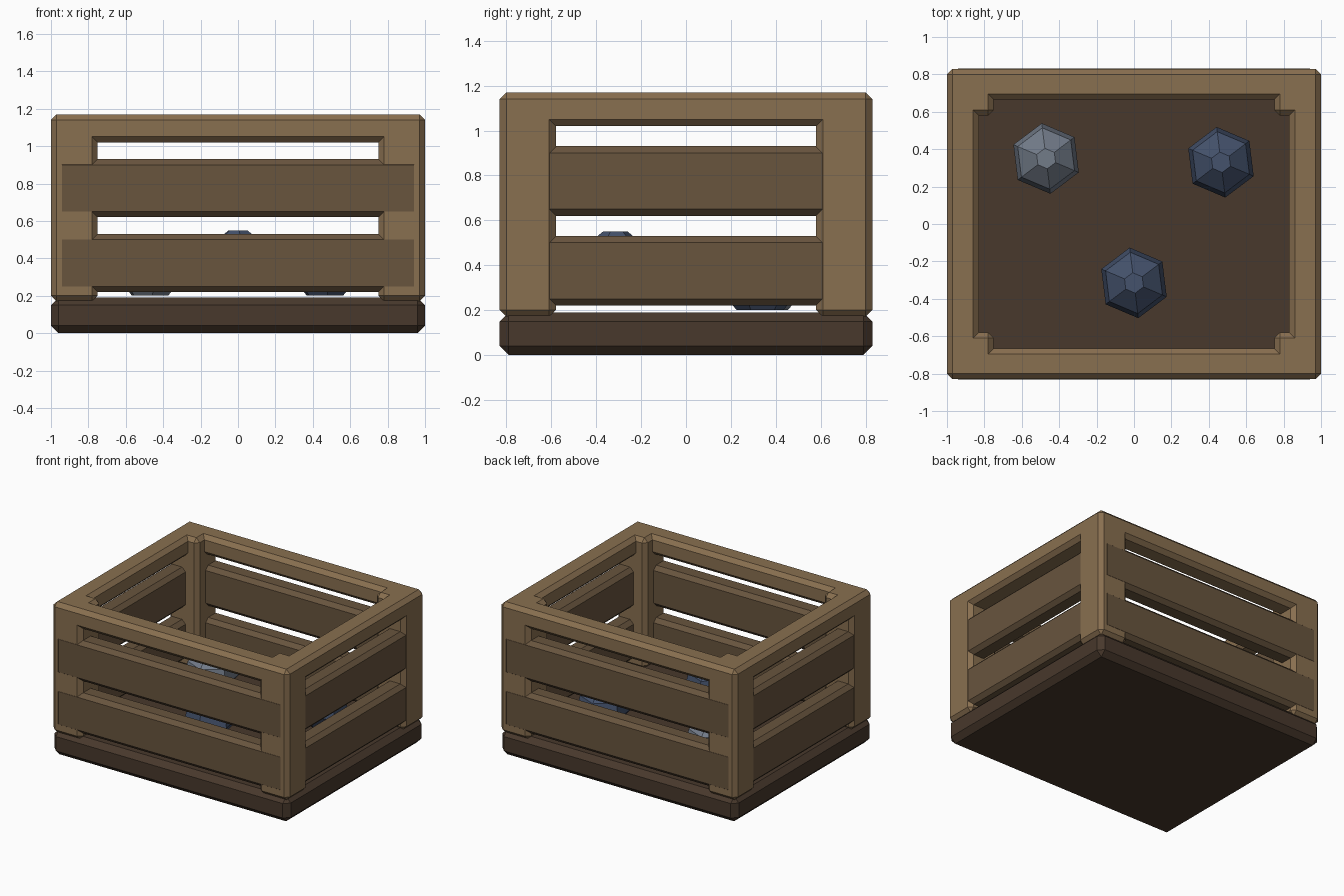
import bpy, bmesh
from math import cos, sin, pi, radians

if "Cube" in bpy.data.objects:
    bpy.data.objects.remove(bpy.data.objects["Cube"])


def material(name, rgb):
    m = bpy.data.materials.new(name)
    m.diffuse_color = (*rgb, 1)
    m.use_nodes = True
    m.node_tree.nodes["Principled BSDF"].inputs["Base Color"].default_value = m.diffuse_color
    return m


LIGHT = material("light_wood", (0.25, 0.16, 0.08))
MID = material("mid_wood", (0.14, 0.09, 0.048))
DARK = material("dark_wood", (0.065, 0.04, 0.025))
BLUE = material("blue_stone", (0.058, 0.084, 0.15))
GREY = material("grey_stone", (0.17, 0.2, 0.25))


def add_object(name, bm, mat):
    bmesh.ops.recalc_face_normals(bm, faces=bm.faces)
    me = bpy.data.meshes.new(name)
    bm.to_mesh(me)
    bm.free()
    me.materials.append(mat)
    bpy.context.collection.objects.link(bpy.data.objects.new(name, me))


def board(name, x, y, z, mat, bevel=0.03):
    """Chamfered box from (min, max) ranges."""
    bm = bmesh.new()
    bmesh.ops.create_cube(bm, size=1)
    for v in bm.verts:
        v.co = [r[0] if c < 0 else r[1] for c, r in zip(v.co, (x, y, z))]
    bmesh.ops.bevel(bm, geom=bm.edges[:], offset=bevel, segments=1,
                    profile=0.5, affect='EDGES')
    add_object(name, bm, mat)


def span(sign, a, b):
    return tuple(sorted((sign * a, sign * b)))


def stone(name, x, y, z, mat):
    """Six-sided faceted lump."""
    bm = bmesh.new()
    rings = []
    for r, h in ((0.105, 0), (0.19, 0.10), (0.165, 0.21), (0.055, 0.30)):
        rings.append([bm.verts.new((x + r * cos(a), y + r * sin(a), z + h))
                      for a in (radians(37) + i * pi / 3 for i in range(6))])
    for low, high in zip(rings, rings[1:]):
        for i in range(6):
            j = (i + 1) % 6
            bm.faces.new((low[i], low[j], high[j], high[i]))
    bm.faces.new(rings[0][::-1])
    bm.faces.new(rings[-1])
    add_object(name, bm, mat)


X, Y, TOP = 1.0, 0.83, 1.17

# floor base
board("base", (-X, X), (-Y, Y), (0, 0.19), DARK, 0.04)

# corner posts
for sx in (-1, 1):
    for sy in (-1, 1):
        board("corner_post", span(sx, 0.75, X), span(sy, 0.58, Y), (0.17, TOP), LIGHT)

# top rails and slats on all four sides
SLATS = ((0.22, 0.53), (0.62, 0.93))
for s, end in ((-1, "front"), (1, "back")):
    board(end + "_rail", (-X, X), span(s, 0.665, Y), (1.02, TOP), LIGHT)
    for z in SLATS:
        board(end + "_slat", (-0.97, 0.97), span(s, 0.68, Y + 0.001), z, MID)
for s, end in ((-1, "left"), (1, "right")):
    board(end + "_rail", span(s, 0.83, X), (-0.69, 0.69), (1.02, TOP), LIGHT)
    for z in SLATS:
        board(end + "_slat", span(s, 0.85, X - 0.002), (-0.78, 0.78), z, MID)

# stones inside
stone("stone_back_left", -0.47, 0.35, 0.20, GREY)
stone("stone_back_right", 0.465, 0.33, 0.20, BLUE)
stone("stone_front", 0.0, -0.315, 0.25, BLUE)
